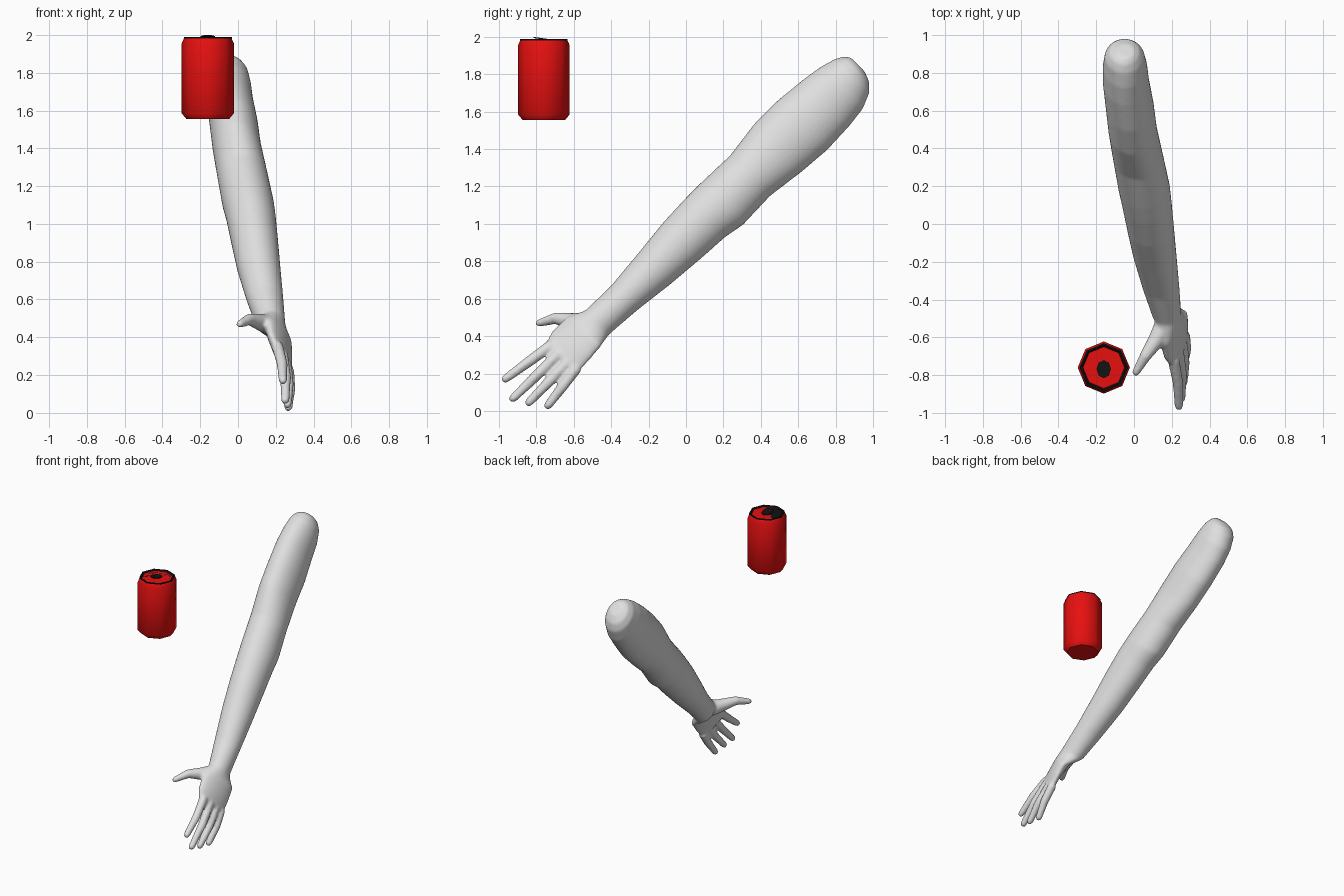
import bpy, bmesh, math
from mathutils import Vector

cube = bpy.data.objects.get("Cube")
if cube:
    bpy.data.objects.remove(cube, do_unlink=True)


def material(name, rgb, rough=0.6):
    m = bpy.data.materials.new(name)
    m.use_nodes = True
    m.diffuse_color = (*rgb, 1)
    bsdf = next(n for n in m.node_tree.nodes if n.type == 'BSDF_PRINCIPLED')
    bsdf.inputs["Base Color"].default_value = (*rgb, 1)
    bsdf.inputs["Roughness"].default_value = rough
    return m


grey = material("pale grey", (0.74, 0.74, 0.74))
red = material("red", (0.8, 0.005, 0.005))
black = material("black", (0.006, 0.006, 0.006))


def loft(bm, rings, n):
    """Skin a closed tube through (centre, half axis a, half axis b) ellipses."""
    loops = []
    for c, a, b in rings:
        angles = [2 * math.pi * i / n for i in range(n)]
        loops.append([bm.verts.new(c + a * math.cos(t) + b * math.sin(t)) for t in angles])
    for p, q in zip(loops, loops[1:]):
        for i in range(n):
            j = (i + 1) % n
            bm.faces.new((p[i], p[j], q[j], q[i]))
    bm.faces.new(loops[0][::-1])
    bm.faces.new(loops[-1])


def finish(bm, name, mat):
    bmesh.ops.recalc_face_normals(bm, faces=bm.faces)
    mesh = bpy.data.meshes.new(name)
    bm.to_mesh(mesh)
    bm.free()
    mesh.materials.append(mat)
    obj = bpy.data.objects.new(name, mesh)
    bpy.context.collection.objects.link(obj)
    return obj


def smooth(obj, degrees):
    bpy.ops.object.select_all(action='DESELECT')
    obj.select_set(True)
    bpy.context.view_layer.objects.active = obj
    bpy.ops.object.shade_smooth_by_angle(angle=math.radians(degrees))


def digit(bm, points, radii):
    """Round tapered tube along a path, closed with a rounded tip."""
    pts = [Vector(p) for p in points]
    end = (pts[-1] - pts[-2]).normalized()
    r = radii[-1]
    pts += [pts[-1] + end * r * 0.6, pts[-1] + end * r * 0.95]
    radii = list(radii) + [r * 0.8, r * 0.35]
    rings = []
    for i, p in enumerate(pts):
        d = (pts[min(i + 1, len(pts) - 1)] - pts[max(i - 1, 0)]).normalized()
        a = Vector((1, 0, 0))
        a = (a - d * a.dot(d)).normalized()
        if abs(d.x) > 0.9:
            a = d.orthogonal().normalized()
        rings.append((p, a * radii[i], d.cross(a) * radii[i]))
    loft(bm, rings, 16)


# Arm: distance along the limb (y+z), upper and lower edge (z-y), x range
ARM = [
    (2.77, 1.01, 0.86, -0.09, 0.00),
    (2.74, 1.05, 0.78, -0.13, 0.03),
    (2.68, 1.085, 0.72, -0.155, 0.055),
    (2.56, 1.12, 0.67, -0.165, 0.07),
    (2.40, 1.145, 0.65, -0.165, 0.08),
    (2.15, 1.17, 0.64, -0.15, 0.105),
    (1.90, 1.17, 0.66, -0.135, 0.122),
    (1.60, 1.13, 0.70, -0.11, 0.157),
    (1.30, 1.14, 0.69, -0.083, 0.19),
    (1.14, 1.14, 0.72, -0.063, 0.20),
    (0.89, 1.13, 0.735, -0.037, 0.212),
    (0.60, 1.10, 0.76, -0.005, 0.225),
    (0.27, 1.07, 0.80, 0.045, 0.24),
    (0.00, 1.075, 0.82, 0.095, 0.25),
]
# Palm: thumb-side edge, little-finger edge, half thickness
PALM = [
    ((0.16, -0.64, 0.50), (0.26, -0.455, 0.345), 0.055),
    ((0.175, -0.72, 0.42), (0.27, -0.51, 0.28), 0.045),
    ((0.20, -0.757, 0.35), (0.272, -0.572, 0.21), 0.033),
]
rings = []
for u, hi, lo, x0, x1 in ARM:
    v = (hi + lo) / 2
    rings.append((Vector(((x0 + x1) / 2, (u - v) / 2, (u + v) / 2)),
                  Vector(((x1 - x0) / 2, 0, 0)),
                  Vector((0, -1, 1)) * (hi - lo) / 4))
for top, low, half in PALM:
    top, low = Vector(top), Vector(low)
    rings.append(((top + low) / 2, Vector((half, 0, 0)), (top - low) / 2))
bm = bmesh.new()
loft(bm, rings, 32)

# Fingers, index to little: knuckle and tip
FINGERS = [
    ((0.208, -0.715, 0.355), (0.238, -0.965, 0.172)),
    ((0.235, -0.675, 0.31), (0.25, -0.925, 0.067)),
    ((0.252, -0.63, 0.262), (0.262, -0.84, 0.046)),
    ((0.266, -0.585, 0.23), (0.266, -0.737, 0.03)),
]
for base, tip in FINGERS:
    base, tip = Vector(base), Vector(tip)
    mid = (base + tip) / 2 + Vector((0.01, 0, 0))
    digit(bm, (base, mid, tip), (0.031, 0.029, 0.023))

# Thumb
digit(bm, ((0.16, -0.54, 0.47), (0.115, -0.62, 0.48), (0.06, -0.70, 0.495), (0.01, -0.785, 0.47)),
      (0.055, 0.044, 0.031, 0.021))

# Fuse limb, palm and digits into one smooth skin
arm = finish(bm, "arm_and_hand", grey)
remesh = arm.modifiers.new("fuse", 'REMESH')
remesh.mode = 'VOXEL'
remesh.voxel_size = 0.009
remesh.use_smooth_shade = True
relax = arm.modifiers.new("relax", 'SMOOTH')
relax.factor = 0.5
relax.iterations = 8


def turned(name, mat, profile, degrees):
    """Eight-sided turned part from (height, radius) pairs."""
    bm = bmesh.new()
    loft(bm, [(Vector((-0.16, -0.76, z)), Vector((r, 0, 0)), Vector((0, r, 0)))
              for z, r in profile], 8)
    smooth(finish(bm, name, mat), degrees)


# Drink can: body, recessed lid, pull tab
turned("can_body", red, [(1.555, 0.113), (1.585, 0.138), (1.955, 0.138), (1.98, 0.127)], 50)
turned("can_lid", black, [(1.975, 0.127), (1.988, 0.127), (1.988, 0.118), (1.98, 0.11)], 30)

bm = bmesh.new()
loft(bm, [(Vector((-0.16, -0.768, z)), Vector((0.038, 0, 0)), Vector((0, 0.048, -0.007)))
          for z in (1.987, 1.993)], 8)
finish(bm, "can_pull_tab", black)
